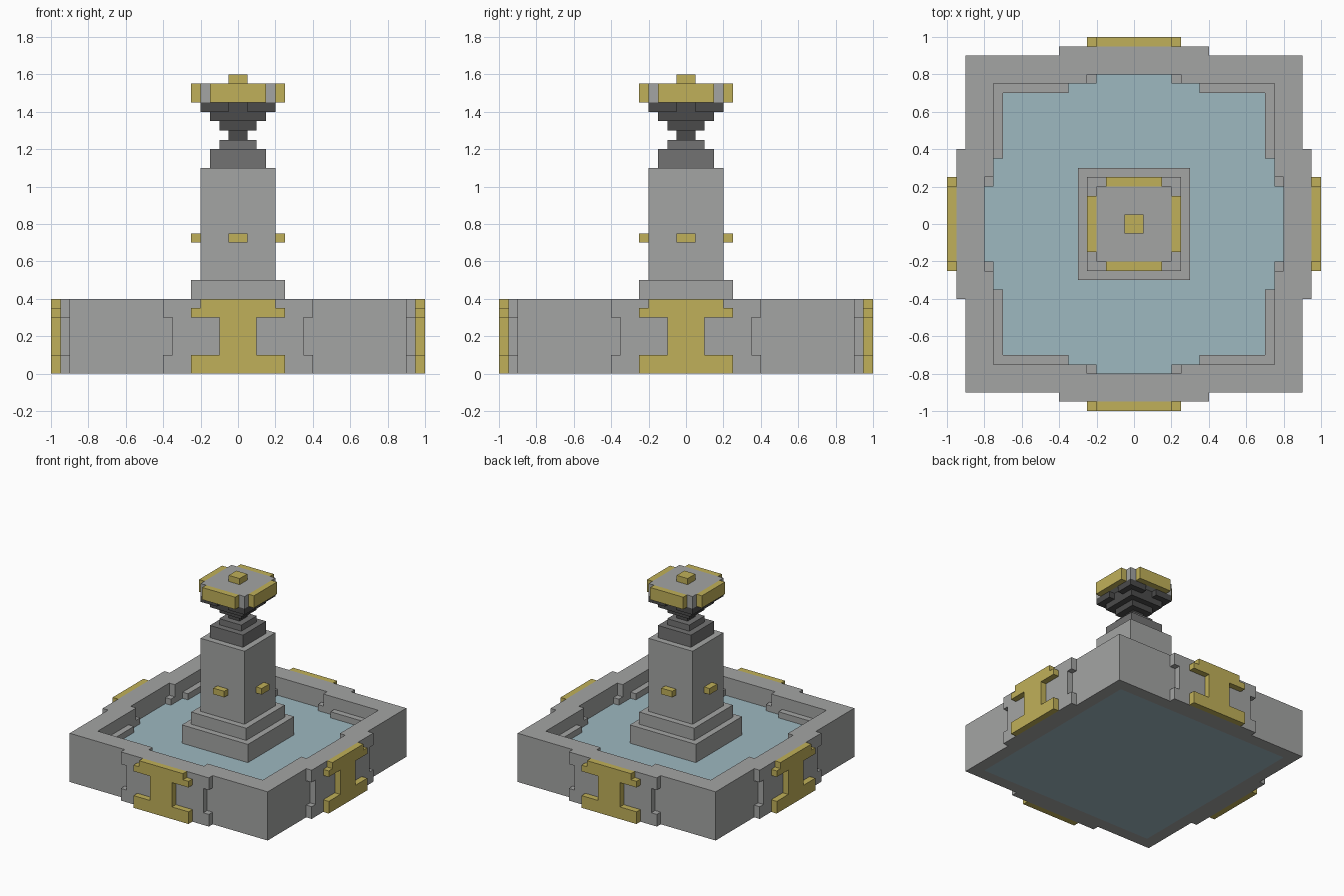
import bpy, bmesh, math
from mathutils import Matrix, Vector

cube = bpy.data.objects.get("Cube")
if cube:
    bpy.data.objects.remove(cube, do_unlink=True)


def material(name, r, g, b):
    m = bpy.data.materials.new(name)
    m.use_nodes = True
    m.diffuse_color = (r, g, b, 1)
    bsdf = next(n for n in m.node_tree.nodes if n.type == 'BSDF_PRINCIPLED')
    bsdf.inputs["Base Color"].default_value = (r, g, b, 1)
    bsdf.inputs["Roughness"].default_value = 0.8
    return m


STONE = material("light stone", 0.37, 0.375, 0.37)
MID = material("grey stone", 0.17, 0.17, 0.17)
DARK = material("dark stone", 0.07, 0.07, 0.07)
GOLD = material("gold", 0.53, 0.435, 0.10)
WATER = material("water", 0.34, 0.48, 0.525)


def finish(name, bm, mat):
    bmesh.ops.remove_doubles(bm, verts=bm.verts, dist=1e-5)
    bmesh.ops.recalc_face_normals(bm, faces=bm.faces)
    mesh = bpy.data.meshes.new(name)
    bm.to_mesh(mesh)
    bm.free()
    mesh.materials.append(mat)
    ob = bpy.data.objects.new(name, mesh)
    bpy.context.collection.objects.link(ob)
    return ob


def prism(bm, outline, push, skip=()):
    """Extrude a flat 3D outline along push, leaving out the skipped sides."""
    a = [bm.verts.new(p) for p in outline]
    b = [bm.verts.new(Vector(p) + Vector(push)) for p in outline]
    bm.faces.new(a[::-1])
    bm.faces.new(b)
    n = len(a)
    for i in range(n):
        if i not in skip:
            j = (i + 1) % n
            bm.faces.new((a[i], a[j], b[j], b[i]))
    return a + b


def four_sides(name, mat, pieces):
    """Build the front pieces and repeat them on all four sides."""
    bm = bmesh.new()
    for k in range(4):
        turn = Matrix.Rotation(k * math.pi / 2, 3, 'Z')
        for outline, push, skip in pieces:
            verts = prism(bm, outline, push, skip)
            bmesh.ops.rotate(bm, verts=verts, cent=(0, 0, 0), matrix=turn)
    return finish(name, bm, mat)


def footprint(points, z0, z1, skip=()):
    return [(x, y, z0) for x, y in points], (0, 0, z1 - z0), skip


def block(x0, x1, y0, y1, z0, z1):
    return footprint([(x0, y0), (x1, y0), (x1, y1), (x0, y1)], z0, z1)


def plate(half, y0, y1):
    """Symmetric front plate from the right half of its (x, z) profile."""
    full = half + [(-x, z) for x, z in reversed(half)]
    return [(x, y0, z) for x, z in full], (0, y1 - y0, 0), ()


def tiers(name, mat, steps):
    """Stack of square blocks given as (half width, bottom, top)."""
    bm = bmesh.new()
    for h, z0, z1 in steps:
        prism(bm, *block(-h, h, -h, h, z0, z1))
    return finish(name, bm, mat)


# Basin walls, with a shallow recess in the middle of each inner side
low = [(-.9, -.9), (.9, -.9), (.8, -.8), (-.8, -.8)]
high = [(-.9, -.9), (.9, -.9), (.75, -.75), (.25, -.75),
        (.25, -.8), (-.25, -.8), (-.25, -.75), (-.75, -.75)]
four_sides("basin_wall_base", STONE, [footprint(low, 0, .2, (1, 3))])
four_sides("basin_wall", STONE, [footprint(high, .2, .4, (1, 7))])

# Inner ledges at the corners and small steps in the recesses
inner = []
for s in (-1, 1):
    a, b = sorted((s * .35, s * .75))
    inner.append(block(a, b, -.75, -.70, .2, .3))
    a, b = sorted((s * .20, s * .25))
    inner.append(block(a, b, -.80, -.75, .2, .3))
four_sides("basin_inner_ledges", STONE, inner)

# Outer stone panels and gold emblems
panel = [(.4, 0), (.4, .1), (.35, .1), (.35, .3), (.4, .3), (.4, .4)]
four_sides("stone_panels", STONE, [plate(panel, -.95, -.9)])
emblem = [(.25, 0), (.25, .1), (.1, .1), (.1, .3),
          (.25, .3), (.25, .35), (.2, .35), (.2, .4)]
four_sides("gold_emblems", GOLD, [plate(emblem, -1.0, -.95)])

# Water fills the basin down to the underside
tiers("water", WATER, [(.8, 0, .25)])

# Pedestal and column
tiers("pedestal", STONE, [(.3, .2, .4), (.25, .4, .5)])
tiers("column", STONE, [(.2, .5, 1.1)])
four_sides("column_studs", GOLD, [block(-.05, .05, -.25, -.2, .7, .75)])
tiers("column_cap", MID, [(.15, 1.1, 1.2), (.1, 1.2, 1.25)])

# Dark flared neck, notched in the middle of each upper side
tiers("neck", DARK, [(.05, 1.25, 1.3), (.1, 1.3, 1.35), (.15, 1.35, 1.45)])
four_sides("neck_corners", DARK, [
    footprint([(.05, -.2), (.2, -.2), (.15, -.15), (.05, -.15)], 1.4, 1.45),
    footprint([(-.2, -.2), (-.05, -.2), (-.05, -.15), (-.15, -.15)], 1.4, 1.45)])

# Crown with gold edges and finial
tiers("crown", STONE, [(.2, 1.45, 1.55)])
four_sides("crown_edges", GOLD, [block(-.15, .15, -.25, -.2, 1.45, 1.55)])
tiers("finial", GOLD, [(.05, 1.55, 1.6)])
